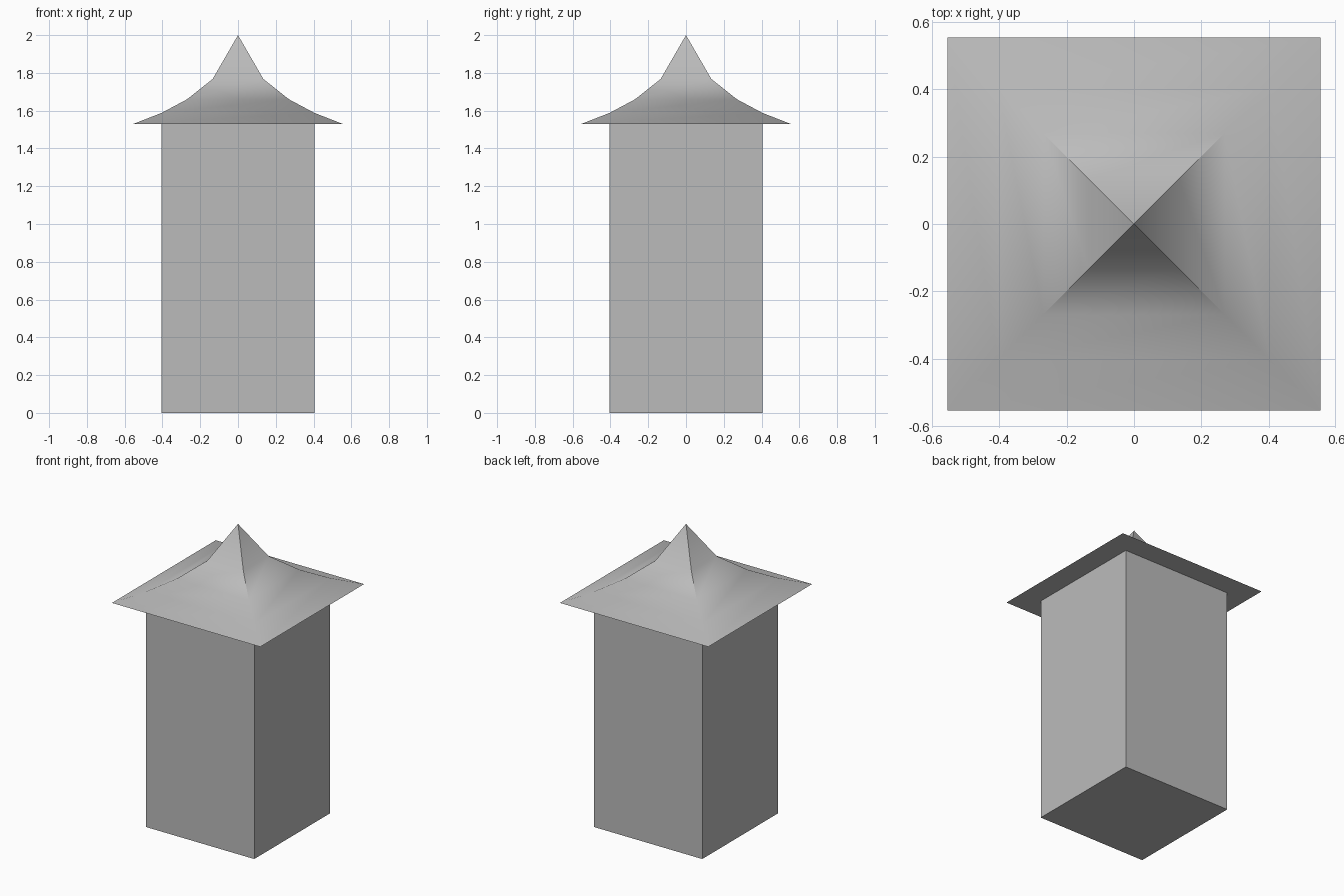
import bpy, bmesh, math

if "Cube" in bpy.data.objects:
    bpy.data.objects.remove(bpy.data.objects["Cube"])

grey = bpy.data.materials.new("plain grey")
grey.diffuse_color = (0.5, 0.5, 0.5, 1)
grey.use_nodes = True
grey.node_tree.nodes["Principled BSDF"].inputs["Base Color"].default_value = grey.diffuse_color


def square_loft(name, rings, apex=None):
    """Stack square rings of (half width, height); close below, close or point above."""
    bm = bmesh.new()
    loops = [[bm.verts.new((sx * h, sy * h, z))
              for sx, sy in ((-1, -1), (1, -1), (1, 1), (-1, 1))] for h, z in rings]
    bm.faces.new(loops[0][::-1])
    for lo, hi in zip(loops, loops[1:]):
        for i in range(4):
            j = (i + 1) % 4
            bm.faces.new((lo[i], lo[j], hi[j], hi[i]))
    top = loops[-1]
    if apex is None:
        bm.faces.new(top)
    else:
        tip = bm.verts.new((0, 0, apex))
        for i in range(4):
            bm.faces.new((top[i], top[(i + 1) % 4], tip))
    mesh = bpy.data.meshes.new(name)
    bm.to_mesh(mesh)
    bm.free()
    mesh.materials.append(grey)
    obj = bpy.data.objects.new(name, mesh)
    bpy.context.collection.objects.link(obj)
    return obj


# Square tower body
square_loft("tower_body", [(0.405, 0), (0.405, 1.533)])

# Flared roof with a flat underside, creased only near the peak
roof = square_loft("flared_roof",
                   [(0.554, 1.53), (0.405, 1.588), (0.27, 1.66), (0.134, 1.768)], apex=2.0)
bpy.context.view_layer.objects.active = roof
roof.select_set(True)
bpy.ops.object.shade_smooth_by_angle(angle=math.radians(45))
